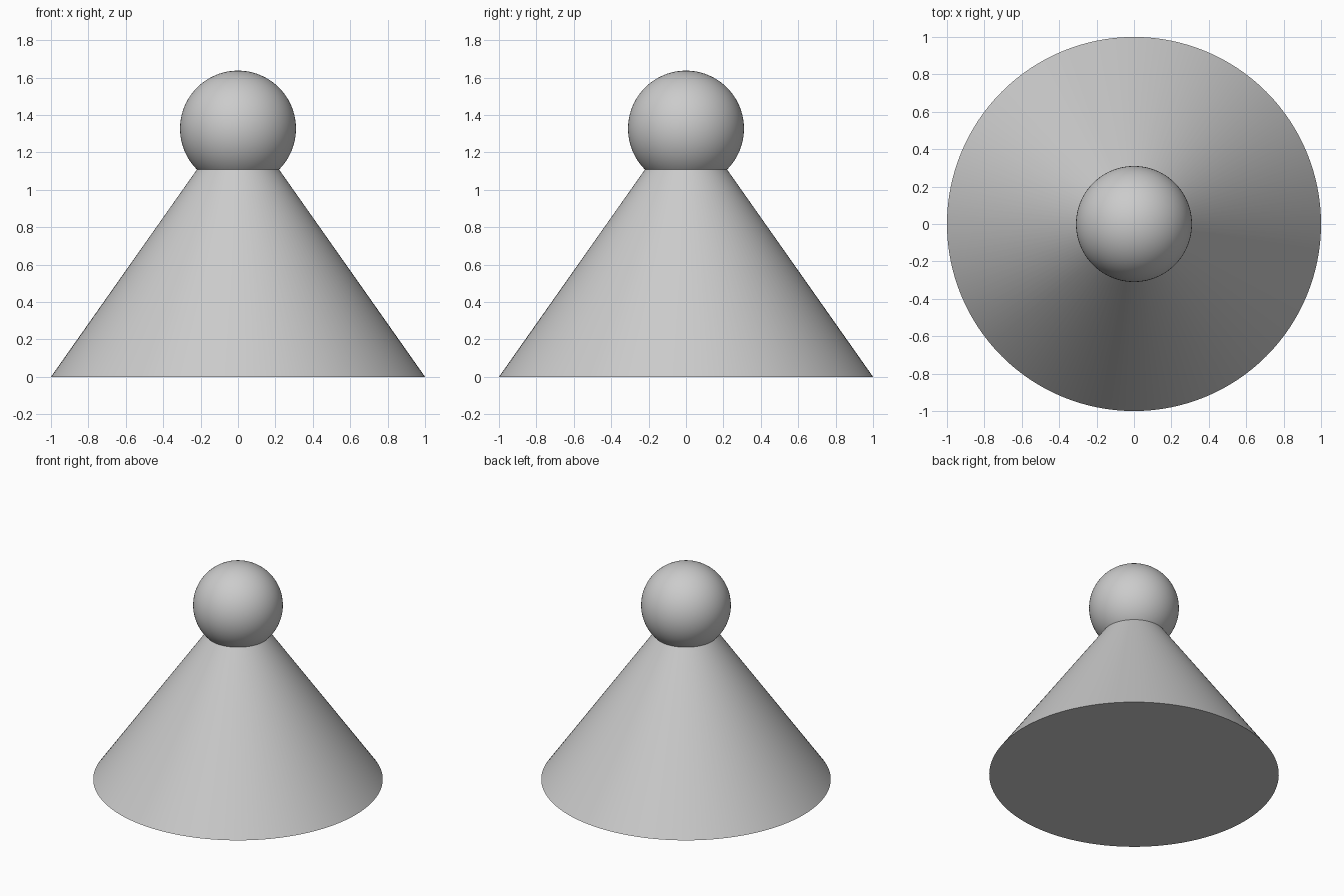
import bpy
import math

if "Cube" in bpy.data.objects:
    bpy.data.objects.remove(bpy.data.objects["Cube"])

APEX = 1.42      # height where the cone's sides would meet
CONE_TOP = 1.22  # cone is truncated out of sight inside the ball
BALL_R = 0.31
BALL_Z = 1.327


def finish(name):
    obj = bpy.context.object
    obj.name = name
    bpy.ops.object.shade_smooth_by_angle(angle=math.radians(30))
    return obj


# Conical body with closed flat base
bpy.ops.mesh.primitive_cone_add(vertices=128, radius1=1.0,
                                radius2=1.0 - CONE_TOP / APEX,
                                depth=CONE_TOP, location=(0, 0, CONE_TOP / 2))
finish("cone_body")

# Ball head sunk onto the cone
bpy.ops.mesh.primitive_uv_sphere_add(segments=96, ring_count=48, radius=BALL_R,
                                     location=(0, 0, BALL_Z))
finish("ball_head")
